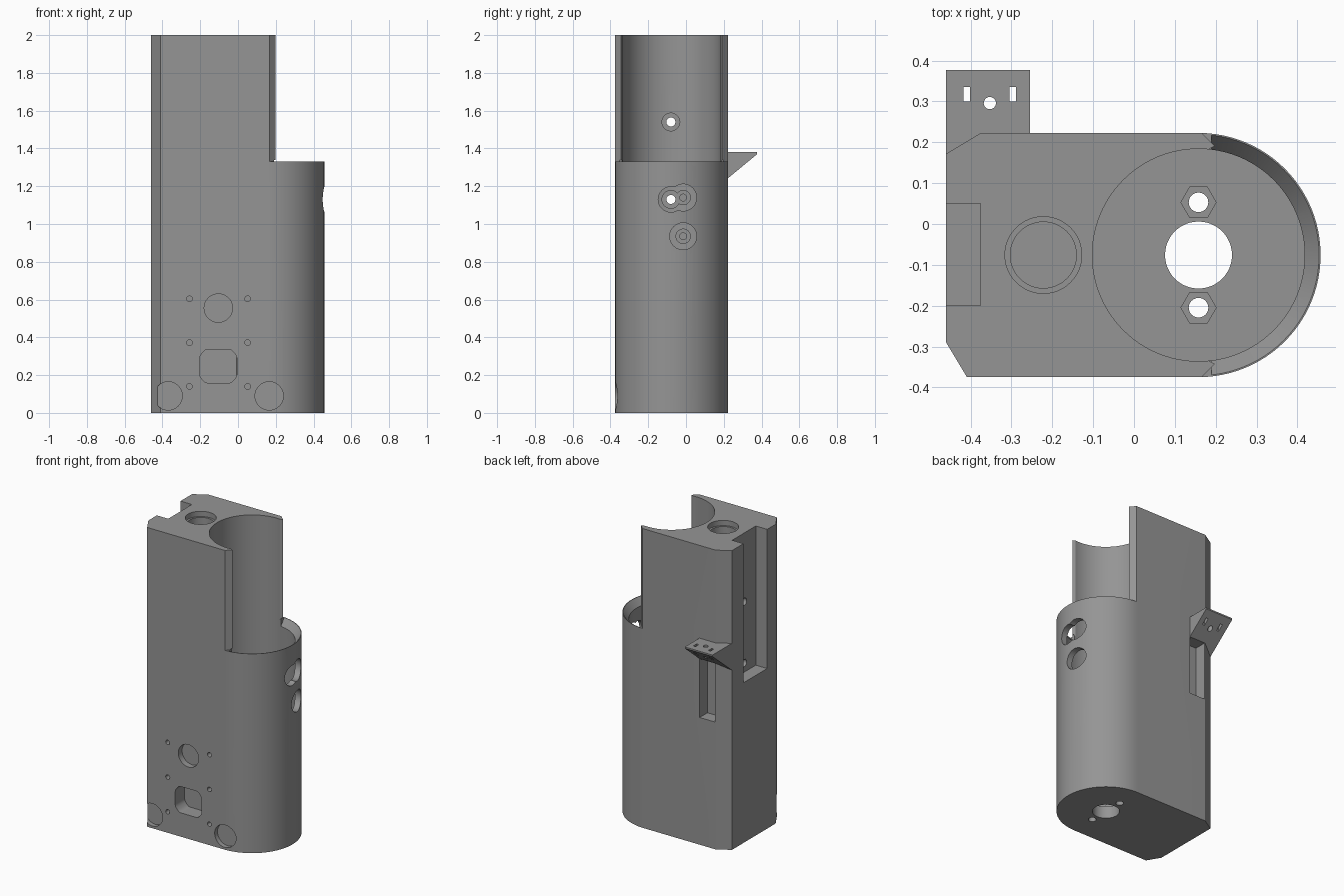
import bpy, bmesh, math
from mathutils import Matrix, Vector

if "Cube" in bpy.data.objects:
    bpy.data.objects.remove(bpy.data.objects["Cube"])

grey = bpy.data.materials.new("mid_grey")
grey.diffuse_color = (0.3, 0.3, 0.3, 1)
grey.use_nodes = True
grey.node_tree.nodes["Principled BSDF"].inputs["Base Color"].default_value = grey.diffuse_color

CX, CY, R_OUT, R_BORE = 0.158, -0.076, 0.299, 0.26


def finish(name, bm):
    bmesh.ops.recalc_face_normals(bm, faces=bm.faces)
    me = bpy.data.meshes.new(name)
    bm.to_mesh(me)
    bm.free()
    ob = bpy.data.objects.new(name, me)
    bpy.context.collection.objects.link(ob)
    me.materials.append(grey)
    return ob


def prism(name, pts, lo, hi, axis="z"):
    """Extrude a 2D outline along an axis: z takes (x,y), y takes (x,z), x takes (y,z)."""
    place = {"z": lambda a, b, h: (a, b, h),
             "y": lambda a, b, h: (a, h, b),
             "x": lambda a, b, h: (h, a, b)}[axis]
    bm = bmesh.new()
    face = bm.faces.new([bm.verts.new(place(a, b, lo)) for a, b in pts])
    out = bmesh.ops.extrude_face_region(bm, geom=[face])["geom"]
    vec = Vector(place(0, 0, hi - lo))
    bmesh.ops.translate(bm, vec=vec, verts=[v for v in out if isinstance(v, bmesh.types.BMVert)])
    return finish(name, bm)


def ring(a, b, r, n=48):
    return [(a + r * math.cos(2 * math.pi * i / n), b + r * math.sin(2 * math.pi * i / n))
            for i in range(n)]


def rect(a0, a1, b0, b1):
    return [(a0, b0), (a1, b0), (a1, b1), (a0, b1)]


def combine(target, other, op="DIFFERENCE"):
    mod = target.modifiers.new("cut", "BOOLEAN")
    mod.operation, mod.object, mod.solver = op, other, "EXACT"
    bpy.context.view_layer.objects.active = target
    bpy.ops.object.modifier_apply(modifier=mod.name)
    bpy.data.objects.remove(other)


def cut(pts, lo, hi, axis="z"):
    combine(body, prism("cutter", pts, lo, hi, axis), "DIFFERENCE")


# Housing outline: chamfered left end, round right end
arc = [(CX + R_OUT * math.cos(t), CY + R_OUT * math.sin(t))
       for t in [-math.pi / 2 + math.pi * i / 48 for i in range(49)]]
body = prism("housing", [(-0.46, 0.172), (-0.46, -0.29), (-0.409, -0.375)] + arc
             + [(-0.375, 0.223)], 0, 2)

# Rear bracket wedge
bracket = prism("bracket", [(0.165, 1.38), (0.377, 1.38), (0.377, 1.37),
                            (0.222, 1.242), (0.165, 1.195)], -0.46, -0.255, "x")
combine(body, bracket, "UNION")
for x in (-0.409, -0.297):
    cut(rect(x - 0.008, x + 0.008, 0.3, 0.336), 1.2, 1.5)
cut(ring(-0.353, 0.296, 0.015, 24), 1.2, 1.5)

# Slot in the back wall below the bracket
cut(rect(-0.372, -0.257, 0.14, 0.2235), 0.85, 1.242)

# Main bore, and the open upper front of the tube
cut(ring(CX, CY, R_BORE, 96), 0.08, 2.1)
cut([(0.155, -0.385), (0.198, -0.343), (0.165, -0.325), (0.165, 0.173),
     (0.198, 0.191), (0.155, 0.233), (0.6, 0.3), (0.6, -0.45)], 1.332, 2.1)

# Bevelled inner lip of the lower tube
bm = bmesh.new()
bmesh.ops.create_cone(bm, cap_ends=True, segments=96, radius1=0.255, radius2=0.3015, depth=0.06,
                      matrix=Matrix.Translation((CX, CY, 1.31)))
cutaway = bmesh.ops.bisect_plane(bm, geom=bm.verts[:] + bm.edges[:] + bm.faces[:],
                                 plane_co=(0.19, 0, 0), plane_no=(-1, 0, 0), clear_outer=True)
bmesh.ops.holes_fill(bm, edges=[e for e in bm.edges if e.is_boundary])
combine(body, finish("cutter", bm))

# Floor holes with hexagonal nut pockets
cut(ring(CX, CY, 0.082), -0.1, 0.2)
for s in (-1, 1):
    y = CY + s * 0.129
    cut(ring(CX, y, 0.024, 24), -0.1, 0.2)
    cut(ring(CX, y, 0.043, 6), 0.04, 0.2)

# Stepped socket in the top
cut(ring(-0.222, CY, 0.094), 1.965, 2.1)
cut(ring(-0.222, CY, 0.081), 1.75, 2.1)

# Groove down the left side
cut(rect(-0.5, -0.376, -0.2, 0.05), 1.07, 2.1)

# Screw holes from the bore into the groove, with counterbores
for z in (1.13, 1.54):
    cut(ring(-0.08, z, 0.024, 24), -0.5, 0.0, "x")
    cut(ring(-0.08, z, 0.047), -0.13, 0.0, "x")

# Access openings in the round wall and matching blind holes
for y, z, r in ((-0.08, 1.13, 0.067), (-0.015, 1.14, 0.071), (-0.015, 0.935, 0.071)):
    cut(ring(y, z, r), 0.3, 0.6, "x")
for z in (1.14, 0.935):
    cut(ring(-0.015, z, 0.038), -0.125, 0.0, "x")
    cut(ring(-0.015, z, 0.018, 24), -0.2, 0.0, "x")

# Front recesses: two low discs, one upper disc, a wide flat-topped one
for x, z, d in ((-0.37, 0.09, 0.03), (0.165, 0.09, 0.03), (-0.104, 0.555, 0.04)):
    cut(ring(x, z, 0.075), -0.5, -0.375 + d, "y")
cut([(-0.104 + max(-0.098, min(0.098, a)), 0.247 + max(-0.088, min(0.088, b)))
     for a, b in ring(0, 0, 0.11, 50)], -0.5, -0.275, "y")

# Six small front screw holes
for x in (-0.257, 0.051):
    for z in (0.14, 0.372, 0.604):
        cut(ring(x, z, 0.015, 20), -0.5, -0.33, "y")

body.select_set(True)
bpy.context.view_layer.objects.active = body
bpy.ops.object.shade_smooth_by_angle(angle=math.radians(30))
